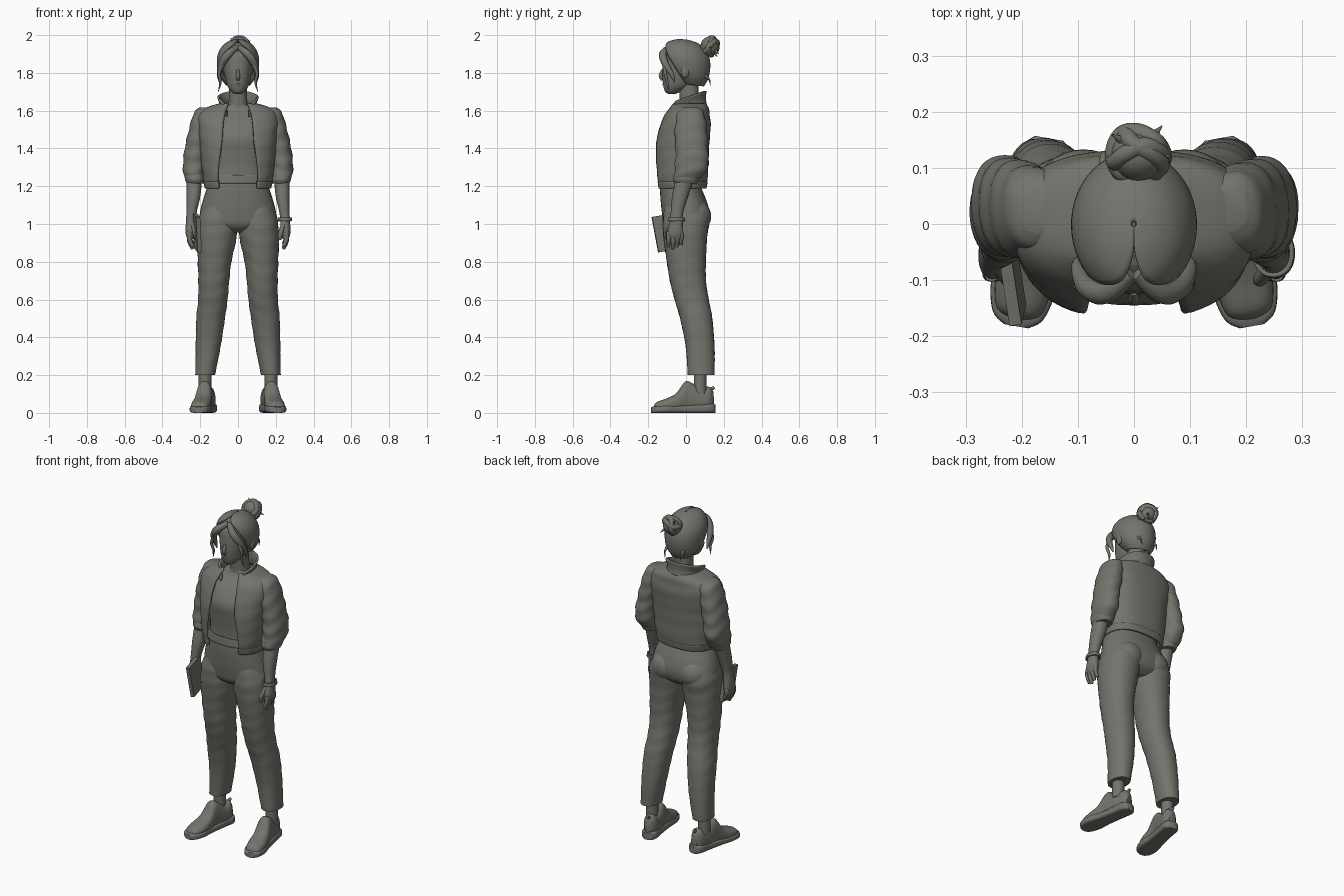
import bpy, bmesh, math
from math import sin, cos, pi, radians
from mathutils import Vector, Matrix

cube = bpy.data.objects.get("Cube")
if cube:
    bpy.data.objects.remove(cube)

clay = bpy.data.materials.new("grey_clay")
clay.use_nodes = True
tone = (0.17, 0.175, 0.15, 1)
clay.diffuse_color = tone
clay.node_tree.nodes["Principled BSDF"].inputs["Base Color"].default_value = tone


def finish(obj, name, angle=50):
    """Name, colour and smooth a part."""
    obj.name = obj.data.name = name
    obj.data.materials.clear()
    obj.data.materials.append(clay)
    bpy.ops.object.select_all(action='DESELECT')
    obj.select_set(True)
    bpy.context.view_layer.objects.active = obj
    bpy.ops.object.shade_smooth_by_angle(angle=radians(angle))
    return obj


def spline(rows, steps=5):
    """Catmull-Rom interpolation through rows of any width."""
    rows = [Vector(r) for r in rows]
    padded = [rows[0]] + rows + [rows[-1]]
    result = []
    for a, b, c, d in zip(padded, padded[1:], padded[2:], padded[3:]):
        for i in range(steps):
            t = i / steps
            result.append(b + (c - a) * (t / 2) + (a * 2 - b * 5 + c * 4 - d) * (t * t / 2)
                          + (b * 3 - a - c * 3 + d) * (t ** 3 / 2))
    return result + [rows[-1]]


def skin(name, rings, closed=True, thickness=0):
    """Bridge rings of points; closed rings also get end caps."""
    bm = bmesh.new()
    loops = [[bm.verts.new(p) for p in ring] for ring in rings]
    count = len(loops[0])
    for low, high in zip(loops, loops[1:]):
        for i in range(count if closed else count - 1):
            j = (i + 1) % count
            bm.faces.new((low[i], low[j], high[j], high[i]))
    if closed and not thickness:
        bm.faces.new(loops[0])
        bm.faces.new(loops[-1])
    bmesh.ops.recalc_face_normals(bm, faces=bm.faces)
    mesh = bpy.data.meshes.new(name)
    bm.to_mesh(mesh)
    bm.free()
    obj = bpy.data.objects.new(name, mesh)
    bpy.context.collection.objects.link(obj)
    if thickness:
        mod = obj.modifiers.new("cloth", 'SOLIDIFY')
        mod.thickness = thickness
        mod.offset = 0
    return finish(obj, name)


def power(v, p):
    return math.copysign(abs(v) ** (2 / p), v)


def loft(name, rows, side=1, p=2.2, tilt=0, fold=0, thickness=0, count=36):
    """Stack of rounded sections: z, x, y, half width, half depth, front gap."""
    rings = []
    is_open = len(rows[0]) > 5
    for row in spline(rows):
        z, x, y, w, d = row[:5]
        start = math.asin(min(1, max(0, row[5]) / w) ** (p / 2)) if is_open else 0
        ring = []
        for i in range(count):
            a = start + (2 * pi - 2 * start) * i / (count - is_open)
            f = 1 + fold * sin(z * 75 + 2 * sin(a + side) + 1.5 * cos(2 * a))
            py = y - d * f * power(cos(a), p)
            ring.append((side * (x + w * f * power(sin(a), p)), py, z + tilt * py))
        rings.append(ring)
    return skin(name, rings, not is_open, thickness)


def tube(name, points, radii, side=1):
    """Tapered strand along a smooth path."""
    curve = bpy.data.curves.new(name, 'CURVE')
    curve.dimensions = '3D'
    curve.bevel_depth = 1
    curve.bevel_resolution = 3
    curve.use_fill_caps = True
    path = spline([(x * side, y, z, r) for (x, y, z), r in zip(points, radii)], 6)
    line = curve.splines.new('POLY')
    line.points.add(len(path) - 1)
    for point, (x, y, z, r) in zip(line.points, path):
        point.co = (x, y, z, 1)
        point.radius = max(r, 0.001)
    obj = bpy.data.objects.new(name, curve)
    bpy.context.collection.objects.link(obj)
    bpy.ops.object.select_all(action='DESELECT')
    obj.select_set(True)
    bpy.context.view_layer.objects.active = obj
    bpy.ops.object.convert(target='MESH')
    return finish(bpy.context.object, name)


def ball(name, centre, size):
    bpy.ops.mesh.primitive_uv_sphere_add(segments=32, ring_count=20, radius=1, location=centre)
    obj = bpy.context.object
    obj.scale = size
    return finish(obj, name)


# Torso, neck and top
loft("torso", [(1.2, 0, -.03, .15, .1), (1.3, 0, -.03, .14, .1), (1.38, 0, -.03, .145, .108),
               (1.46, 0, -.025, .15, .118), (1.54, 0, -.005, .15, .095), (1.6, 0, .02, .11, .06),
               (1.63, 0, .025, .06, .055)], p=2.5)
loft("neck", [(1.58, 0, .025, .07, .06), (1.64, 0, .02, .05, .052), (1.78, 0, .01, .047, .052)])

# Face and features
loft("face", [(1.688, 0, -.075, .016, .018), (1.7, 0, -.07, .034, .04), (1.73, 0, -.05, .056, .07),
              (1.78, 0, -.035, .069, .09), (1.84, 0, -.025, .076, .098), (1.9, 0, -.015, .078, .098),
              (1.94, 0, -.01, .05, .06)])
tube("nose", [(0, -.122, 1.82), (0, -.134, 1.785), (0, -.125, 1.762)], [.006, .011, .008])
tube("lips", [(-.024, -.108, 1.737), (0, -.12, 1.738), (.024, -.108, 1.737)], [.002, .006, .002])

# Hair cap, bun and loose strands
loft("hair_cap", [(1.745, 0, .035, .06, .055, .05), (1.79, 0, .015, .094, .098, .082),
                  (1.85, 0, 0, .106, .123, .084), (1.9, 0, -.005, .1, .122, .062),
                  (1.94, 0, -.005, .076, .097, .02), (1.963, 0, 0, .042, .055, .002),
                  (1.971, 0, 0, .004, .005, 0)], tilt=-.15, thickness=.012, p=2)
ball("skull", (0, .005, 1.855), (.094, .112, .106))
ball("hair_bun", (.008, .125, 1.94), (.05, .048, .052))
for k in range(3):
    turn = Matrix.Rotation(k * pi / 3, 3, 'Y') @ Matrix.Rotation(.5 + k, 3, 'X')
    coil = [Vector((.008, .125, 1.94)) + turn @ Vector((.044 * cos(a), .044 * sin(a), .012 * sin(2 * a)))
            for a in (i * pi / 4 for i in range(9))]
    tube(f"bun_coil_{k}", coil, [.016] * 9)
for k, tip in enumerate(((-.04, .16, 1.985), (.05, .175, 1.9), (.03, .165, 1.885), (.065, .12, 1.97))):
    tube(f"bun_wisp_{k}", [(.01, .13, 1.94), tip], [.02, .001])
for side, word in ((1, "left"), (-1, "right")):
    tube(f"{word}_fringe", [(.004, -.088, 1.935), (.05, -.122, 1.9), (.085, -.11, 1.85), (.1, -.075, 1.79),
                            (.098, -.06, 1.75)], [.014, .021, .019, .012, .003], side)
    tube(f"{word}_face_lock", [(.075, -.115, 1.86), (.1, -.11, 1.8), (.093, -.1, 1.75), (.105, -.09, 1.7)],
         [.012, .009, .007, .001], side)
    tube(f"{word}_nape_wisp", [(.05, .08, 1.8), (.055, .12, 1.77), (.05, .13, 1.73)], [.012, .006, .001], side)
    ball(f"{word}_ear", (side * .1, -.005, 1.805), (.012, .022, .032))

# Open jacket with hem band and raised collar
loft("jacket", [(1.2, 0, -.025, .168, .125, .1), (1.24, 0, -.025, .178, .134, .105),
                (1.32, 0, -.025, .188, .137, .1), (1.43, 0, -.02, .198, .138, .085),
                (1.52, 0, -.005, .208, .13, .078), (1.575, 0, .005, .205, .115, .07),
                (1.61, 0, .015, .168, .1, .06), (1.635, 0, .015, .09, .085, .05)],
     p=2.6, fold=.006, thickness=.012, count=60)
loft("jacket_hem", [(1.19, 0, -.025, .168, .126, .1), (1.225, 0, -.025, .176, .132, .102)],
     p=2.6, thickness=.016, count=60)
loft("collar", [(1.595, 0, .005, .1, .1, .06), (1.63, 0, .005, .09, .095, .062),
                (1.67, 0, .005, .104, .098, .085)], tilt=.33, thickness=.012)

# Trousers: hips and waistband
loft("hips", [(1.26, 0, -.03, .148, .1), (1.2, 0, -.03, .162, .108), (1.12, 0, -.012, .187, .122),
              (1.05, 0, 0, .203, .126), (.99, 0, 0, .2, .112), (.955, 0, 0, .12, .07)], p=2.3)
loft("waistband", [(1.215, 0, -.03, .16, .108), (1.26, 0, -.03, .152, .104)], thickness=.008)

for side, word in ((1, "left"), (-1, "right")):
    # Trouser leg, buttock and ankle
    loft(f"{word}_leg", [(1.13, .085, -.01, .085, .095), (1.03, .105, 0, .103, .122),
                         (.93, .112, -.004, .105, .115), (.8, .124, .002, .089, .103),
                         (.7, .128, .01, .082, .095), (.6, .133, .03, .078, .09), (.5, .145, .054, .076, .085),
                         (.35, .158, .075, .066, .076), (.2, .174, .08, .052, .071)], side, fold=.014)
    ball(f"{word}_buttock", (side * .09, .045, 1.04), (.093, .088, .09))
    tube(f"{word}_ankle", [(.175, .075, .24), (.175, .075, .1)], [.034, .034], side)

    # Sleeve, rolled cuff and forearm
    loft(f"{word}_sleeve", [(1.618, .165, .025, .035, .04), (1.59, .178, .025, .055, .07),
                            (1.5, .2, .025, .06, .085), (1.4, .222, .03, .06, .085),
                            (1.31, .232, .03, .06, .088), (1.25, .23, .01, .054, .075),
                            (1.225, .226, 0, .042, .058)], side, fold=.04)
    loft(f"{word}_cuff", [(1.215, .227, 0, .045, .06), (1.235, .228, 0, .053, .069),
                          (1.262, .23, .005, .052, .069)], side)
    loft(f"{word}_forearm", [(1.26, .23, 0, .042, .05), (1.15, .236, -.03, .037, .043),
                             (1.06, .246, -.048, .027, .033), (1.01, .25, -.052, .026, .035),
                             (.95, .252, -.057, .025, .042), (.92, .252, -.057, .015, .035)], side)
    # Fingers and thumb
    for k in range(4):
        y = -.09 + k * .022
        drop = .012 * abs(k - 1)
        tube(f"{word}_finger_{k}", [(.254, y, .96), (.257, y, .91 + drop), (.24, y - .003, .868 + drop)],
             [.013, .0125, .009], side)
    tube(f"{word}_thumb", [(.242, -.075, 1.0), (.225, -.098, .95), (.222, -.098, .915)], [.014, .013, .008], side)

    # Shoe: upper and sole swept from toe to heel, toes turned outward
    place = Matrix.Translation((side * .178, 0, 0)) @ Matrix.Rotation(side * radians(10), 4, 'Z')
    upper = [(-.172, .02, .035), (-.155, .042, .058), (-.1, .052, .078), (-.05, .047, .105), (-.005, .041, .165),
             (.03, .041, .16), (.08, .042, .128), (.12, .038, .14), (.146, .02, .115)]
    sole = [(-.185, .022, .03), (-.165, .046, .036), (-.11, .058, .04), (-.03, .049, .04), (.06, .046, .045),
            (.13, .045, .05), (.155, .026, .045)]
    for part, rows, p in (("shoe", upper, 2.4), ("sole", sole, 4)):
        rings = [[place @ Vector((w * power(sin(a), p), y, h / 2 * (1 + power(cos(a), p))))
                  for a in (2 * pi * i / 28 for i in range(28))] for y, w, h in spline(rows)]
        skin(f"{word}_{part}", rings)
    tube(f"{word}_heel_tab", [(.155, .12, .12), (.155, .15, .135)], [.012, .008], side)

# Wristband on the left arm
loft("wristband", [(1.015, .25, -.052, .033, .041), (1.035, .248, -.05, .033, .041)], thickness=.008)

# Slim book carried in the right hand
bpy.ops.mesh.primitive_cube_add(size=1, location=(-.217, -.098, .955))
book = bpy.context.object
book.scale = (.022, .135, .19)
book.rotation_euler = (radians(10), radians(-4), radians(8))
bevel = book.modifiers.new("rounded", 'BEVEL')
bevel.width = .004
finish(book, "book", 30)
